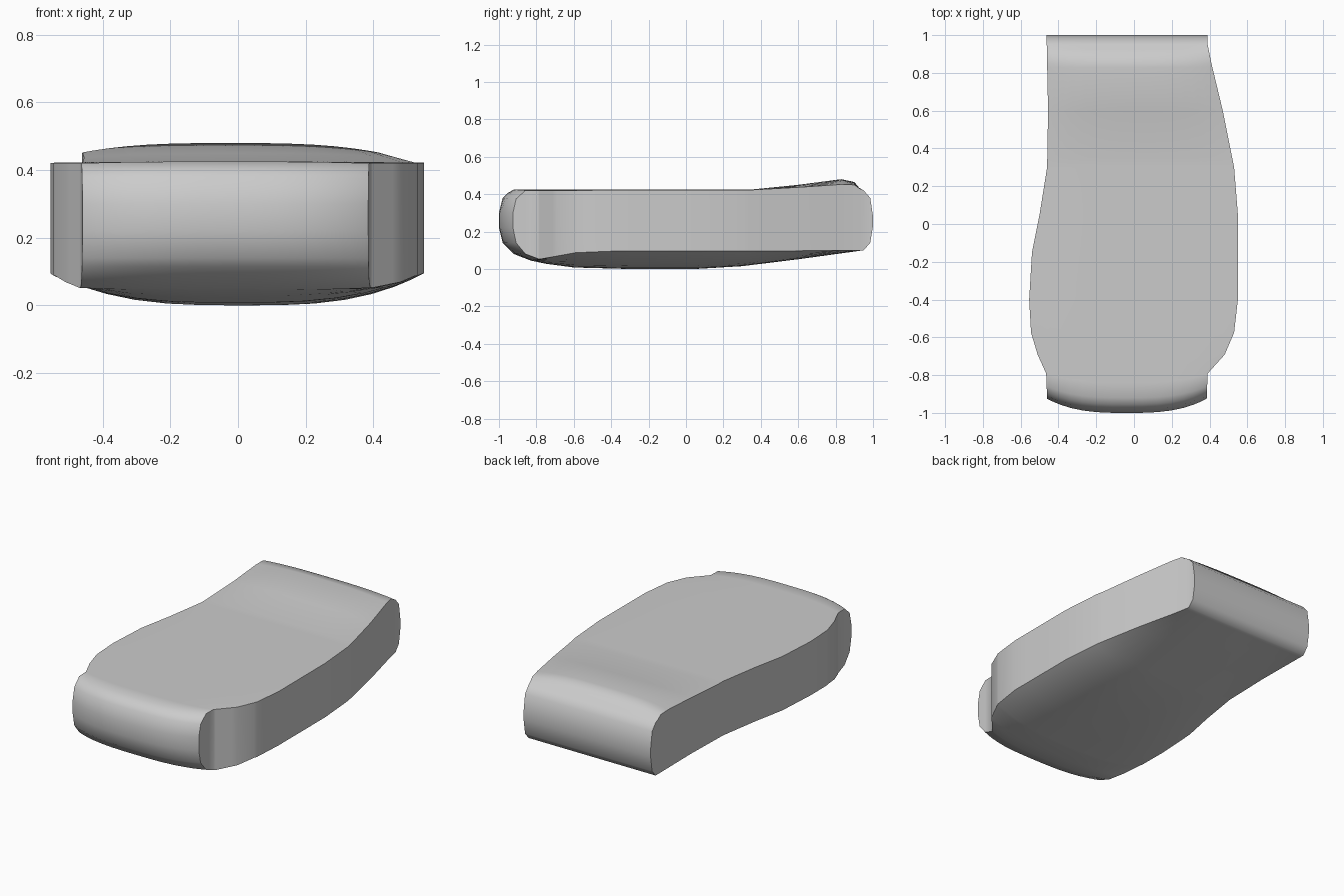
import bpy, bmesh, math

if "Cube" in bpy.data.objects:
    bpy.data.objects.remove(bpy.data.objects["Cube"])

# Profiles as (y, value) points, front to back
LEFT = [(-1, -.46), (-.84, -.465), (-.72, -.51), (-.58, -.545), (-.4, -.555), (-.15, -.54),
        (.05, -.5), (.3, -.46), (.6, -.455), (1, -.463)]
RIGHT = [(-1, .385), (-.84, .39), (-.72, .48), (-.58, .53), (-.4, .55), (.05, .55),
         (.3, .53), (.6, .47), (.85, .41), (.95, .39), (1, .388)]
TOP_MID = [(-1, .30), (-.98, .38), (-.955, .405), (-.92, .425), (.35, .425), (.6, .45), (.83, .48),
           (.9, .465), (.925, .435), (.95, .42), (.985, .38), (1, .28)]
TOP_EDGE = [(-1, .30), (-.98, .375), (-.92, .42), (.4, .423), (.83, .452), (.9, .45),
            (.925, .432), (.95, .42), (.985, .38), (1, .28)]
LOW_MID = [(-1, .22), (-.98, .14), (-.92, .08), (-.83, .045), (-.75, .028), (-.6, .008), (-.3, 0),
           (.05, 0), (.3, .015), (.6, .052), (.95, .1), (.985, .14), (1, .23)]
LOW_EDGE = [(-1, .22), (-.98, .14), (-.92, .08), (-.83, .052), (-.6, .087), (-.4, .095),
            (.3, .095), (.95, .1), (.985, .14), (1, .23)]


def at(profile, y):
    for (a, va), (b, vb) in zip(profile, profile[1:]):
        if y <= b:
            return va + (vb - va) * (y - a) / (b - a)
    return profile[-1][1]


STATIONS = sorted({y for p in (LEFT, RIGHT, TOP_MID, LOW_MID) for y, _ in p})
COLS = 16

bm = bmesh.new()


def sheet(mid, edge):
    """Grid of vertices for the top or the underside."""
    rows = []
    for y in STATIONS:
        row = []
        for c in range(COLS + 1):
            s = math.sin((2 * c / COLS - 1) * math.pi / 2)
            x = at(LEFT, y) * (1 - s) / 2 + at(RIGHT, y) * (1 + s) / 2
            m, e = at(mid, y), at(edge, y)
            # bowed front end
            fade = max(0, min(1, (-.55 - y) / .45))
            row.append(bm.verts.new((x, y + .075 * fade * abs(s) ** 3, m + (e - m) * abs(s) ** 3)))
        rows.append(row)
    return rows


top, low = sheet(TOP_MID, TOP_EDGE), sheet(LOW_MID, LOW_EDGE)
n = len(STATIONS)

# top and underside
for g in (top, low):
    for i in range(n - 1):
        for c in range(COLS):
            bm.faces.new((g[i][c], g[i][c + 1], g[i + 1][c + 1], g[i + 1][c]))
# side walls
for c in (0, COLS):
    for i in range(n - 1):
        bm.faces.new((top[i][c], top[i + 1][c], low[i + 1][c], low[i][c]))
# front and back end strips
for i in (0, n - 1):
    for c in range(COLS):
        bm.faces.new((top[i][c], top[i][c + 1], low[i][c + 1], low[i][c]))

bmesh.ops.recalc_face_normals(bm, faces=bm.faces)
mesh = bpy.data.meshes.new("curved_block")
bm.to_mesh(mesh)
bm.free()
obj = bpy.data.objects.new("curved_block", mesh)
bpy.context.collection.objects.link(obj)
bpy.context.view_layer.objects.active = obj
obj.select_set(True)
bpy.ops.object.shade_smooth_by_angle(angle=math.radians(50))
